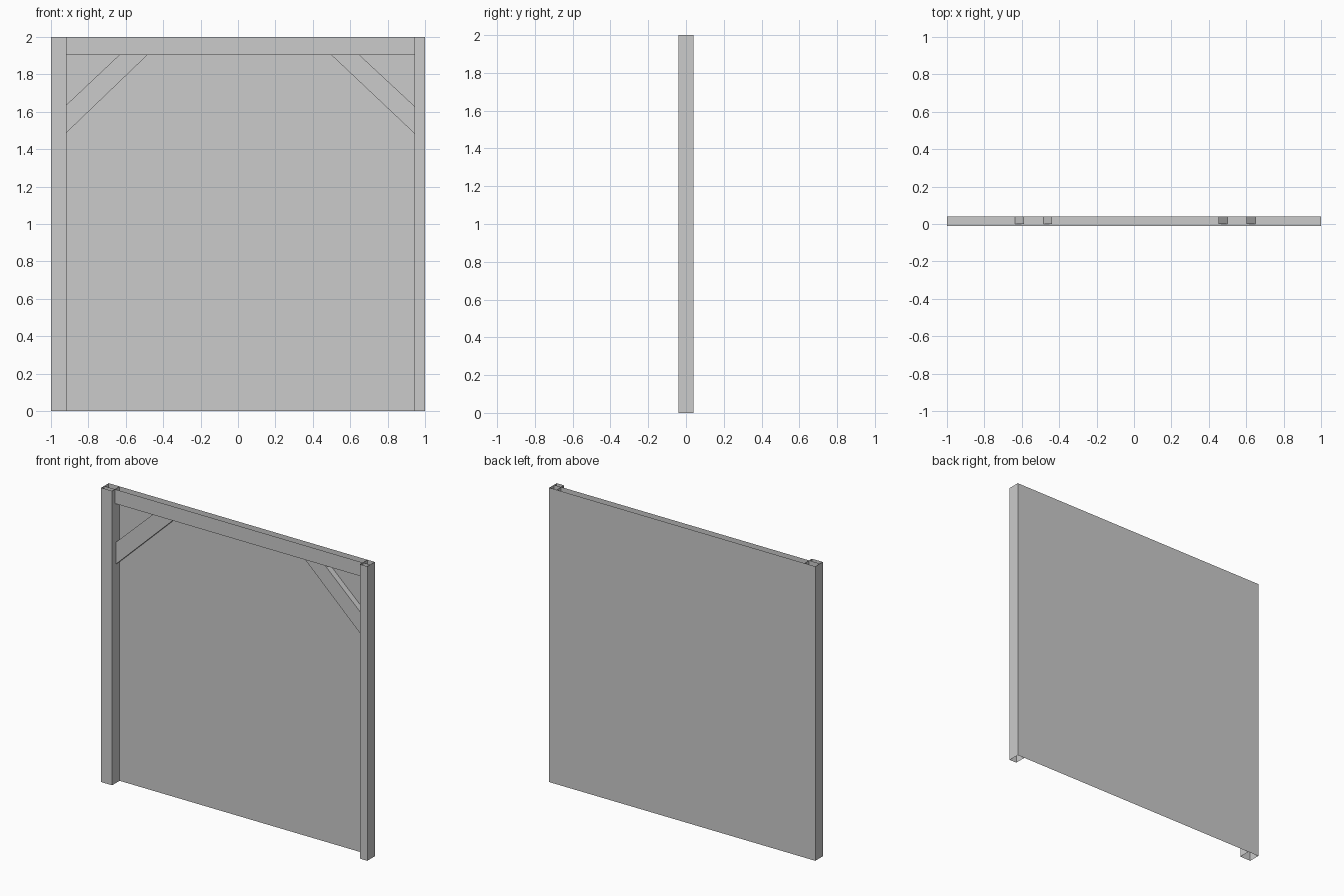
import bpy
from mathutils import Vector

if "Cube" in bpy.data.objects:
    bpy.data.objects.remove(bpy.data.objects["Cube"])

BACK, FRONT = 0.04, -0.04
BEAM_FRONT, BRACE_FRONT = -0.01, 0.0


def sweep(name, profile, direction):
    """Sweep an open profile along a direction, giving an uncapped sheet."""
    a = [Vector(p) for p in profile]
    b = [p + Vector(direction) for p in a]
    n = len(a)
    faces = [(i, i + 1, n + i + 1, n + i) for i in range(n - 1)]
    mesh = bpy.data.meshes.new(name)
    mesh.from_pydata(a + b, [], faces)
    obj = bpy.data.objects.new(name, mesh)
    bpy.context.collection.objects.link(obj)
    return obj


def post(name, x0, x1):
    # Hollow post, closed at the back by the panel
    sweep(name, [(x0, BACK, 0), (x0, FRONT, 0), (x1, FRONT, 0), (x1, BACK, 0)], (0, 0, 2))


def brace(name, low, high, width):
    # Diagonal hollow brace; the ends run on inside the post and the beam
    (xl, zl), (xh, zh) = low, high
    shift = 0.15 if xh < 0 else -0.15
    corners = [(xl, zl), (xh, zh), (xh + shift, zh), (xl, zl - width)]
    verts = [(x, BRACE_FRONT, z) for x, z in corners] + [(x, BACK, z) for x, z in corners]
    faces = [(0, 3, 2, 1), (0, 1, 5, 4), (3, 7, 6, 2)]
    if shift < 0:
        faces = [f[::-1] for f in faces]
    mesh = bpy.data.meshes.new(name)
    mesh.from_pydata(verts, [], faces)
    bpy.context.collection.objects.link(bpy.data.objects.new(name, mesh))


# Thin wall panel
sweep("wall_panel", [(1, BACK, 0), (-1, BACK, 0)], (0, 0, 2))

# Posts
post("left_post", -1, -0.918)
post("right_post", 0.945, 1)

# Top beam: front and underside, open at the top
sweep("top_beam", [(-1, BEAM_FRONT, 2), (-1, BEAM_FRONT, 1.903), (-1, BACK, 1.903)], (2, 0, 0))

# Corner braces
brace("left_brace", (-0.96, 1.597), (-0.588, 1.948), 0.15)
brace("right_brace", (0.972, 1.604), (0.602, 1.948), 0.147)
